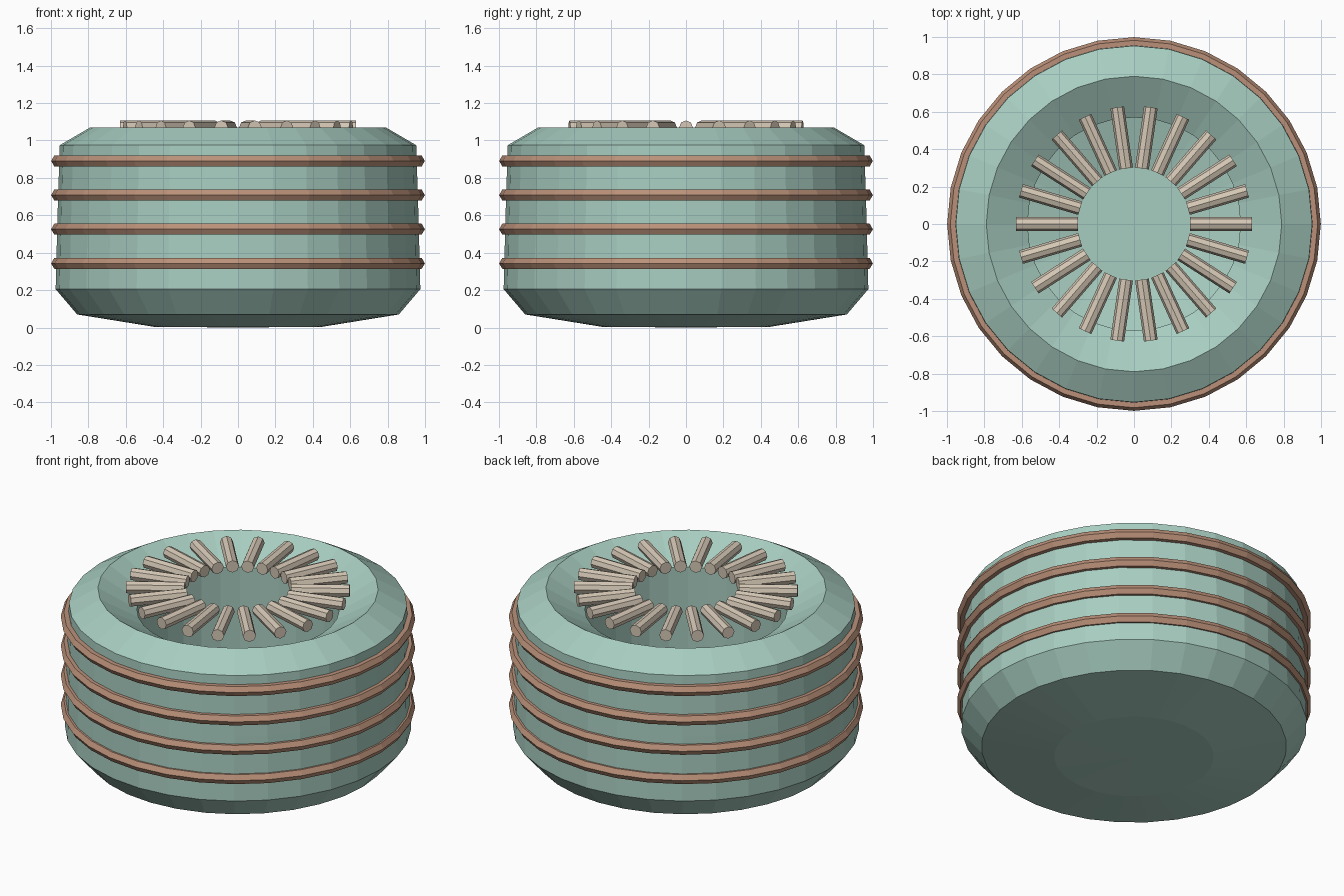
import bpy, bmesh
from math import pi, cos, sin
from mathutils import Matrix

if "Cube" in bpy.data.objects:
    bpy.data.objects.remove(bpy.data.objects["Cube"])

SIDES = 32


def material(name, color):
    m = bpy.data.materials.new(name)
    m.diffuse_color = (*color, 1)
    m.use_nodes = True
    m.node_tree.nodes["Principled BSDF"].inputs["Base Color"].default_value = m.diffuse_color
    return m


def finish(name, bm, mat):
    bmesh.ops.recalc_face_normals(bm, faces=bm.faces)
    me = bpy.data.meshes.new(name)
    bm.to_mesh(me)
    bm.free()
    me.materials.append(mat)
    ob = bpy.data.objects.new(name, me)
    bpy.context.collection.objects.link(ob)
    return ob


def lathe(name, profile, mat, closed=False):
    """Revolve (radius, z) points round the z axis."""
    bm = bmesh.new()
    rings = []
    for r, z in profile:
        if r == 0:
            rings.append([bm.verts.new((0, 0, z))] * SIDES)
        else:
            rings.append([bm.verts.new((r * cos(2 * pi * i / SIDES), r * sin(2 * pi * i / SIDES), z))
                          for i in range(SIDES)])
    pairs = list(zip(rings, rings[1:]))
    if closed:
        pairs.append((rings[-1], rings[0]))
    for a, b in pairs:
        for i in range(SIDES):
            j = (i + 1) % SIDES
            bm.faces.new(list(dict.fromkeys((a[i], a[j], b[j], b[i]))))
    return finish(name, bm, mat)


teal = material("teal", (0.39, 0.61, 0.53))
copper = material("copper", (0.49, 0.28, 0.19))
cream = material("cream", (0.66, 0.57, 0.46))

# Hollow body: closed base, bevelled rim, deep cavity
lathe("body", [(0, 0), (0.45, 0.004), (0.86, 0.07), (0.975, 0.205), (0.965, 0.6), (0.953, 0.975),
               (0.79, 1.07), (0.57, 0.94), (0.57, 0.42), (0.30, 0.34), (0, 0.34)], teal)

# Four bands round the wall, hexagonal in section
for n in range(4):
    z = 0.343 + n * 0.1825
    lathe(f"band_{n + 1}", [(0.965 + 0.034 * cos(k * pi / 3), z + 0.034 * sin(k * pi / 3))
                            for k in range(6)], copper, closed=True)

# Ring of radial rods over the mouth
bm = bmesh.new()
for i in range(22):
    m = (Matrix.Rotation(2 * pi * i / 22, 4, 'Z') @ Matrix.Translation((0.465, 0, 1.07))
         @ Matrix.Rotation(pi / 2, 4, 'Y'))
    bmesh.ops.create_cone(bm, cap_ends=True, segments=8, radius1=0.037, radius2=0.037,
                          depth=0.33, matrix=m)
finish("mouth_rods", bm, cream)
